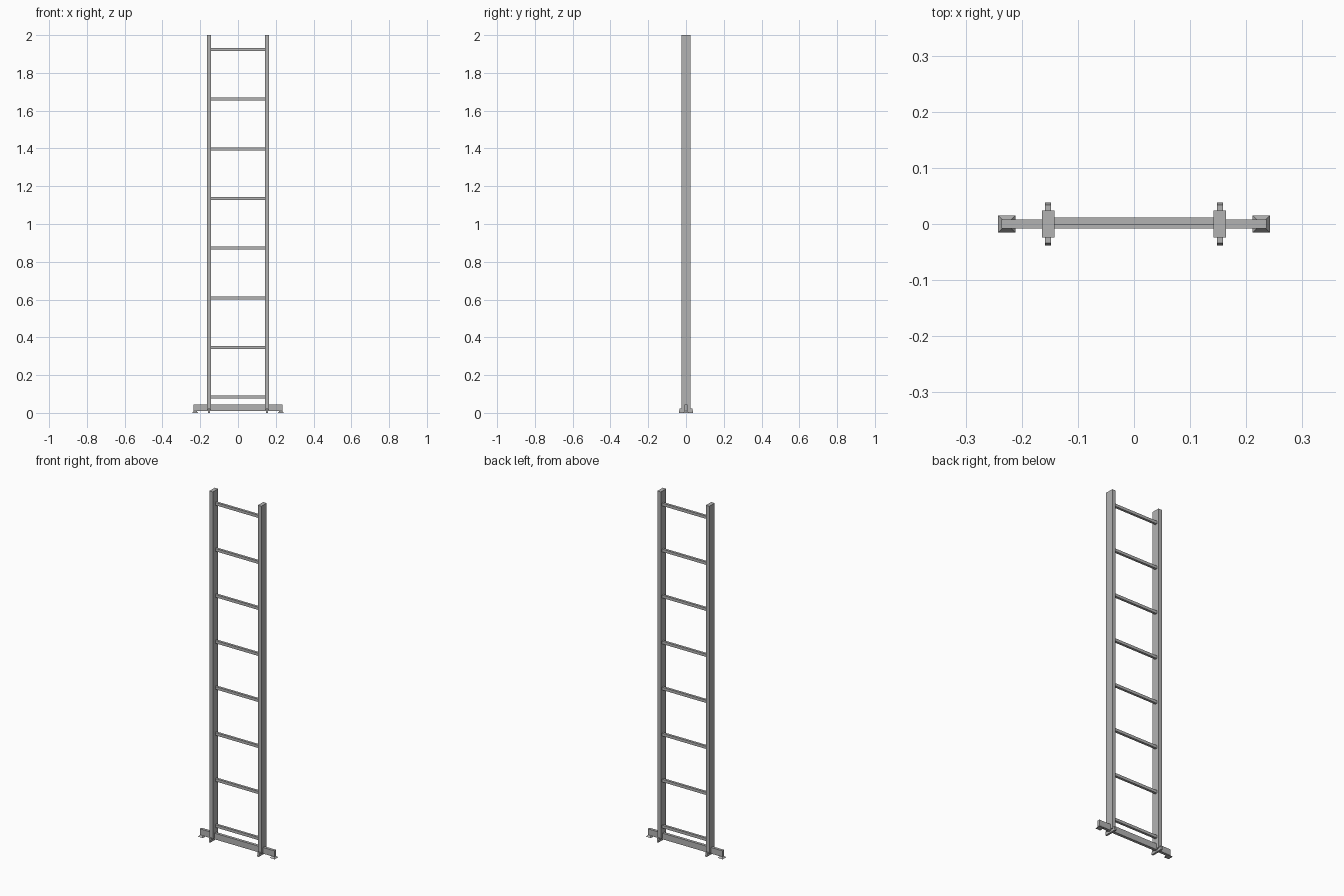
import bpy
import bmesh

cube = bpy.data.objects.get("Cube")
if cube:
    bpy.data.objects.remove(cube, do_unlink=True)

# Single metal colour
metal = bpy.data.materials.new("grey_metal")
metal.use_nodes = True
grey = (0.45, 0.45, 0.45, 1)
metal.diffuse_color = grey
metal.node_tree.nodes["Principled BSDF"].inputs["Base Color"].default_value = grey


def block(name, center, size, top_scale=(1, 1)):
    """Box with an optionally narrower top; center is (x, y, bottom z)."""
    bm = bmesh.new()
    bmesh.ops.create_cube(bm, size=1)
    for v in bm.verts:
        sx, sy = top_scale if v.co.z > 0 else (1, 1)
        v.co.x = center[0] + v.co.x * size[0] * sx
        v.co.y = center[1] + v.co.y * size[1] * sy
        v.co.z = center[2] + (v.co.z + 0.5) * size[2]
    mesh = bpy.data.meshes.new(name)
    bm.to_mesh(mesh)
    bm.free()
    mesh.materials.append(metal)
    obj = bpy.data.objects.new(name, mesh)
    bpy.context.collection.objects.link(obj)
    return obj


RAIL_X = 0.153

# Side rails, tapered feet and end pads, mirrored left and right
for side, sign in (("left", 1), ("right", -1)):
    block(f"{side}_rail", (sign * RAIL_X, 0, 0.015), (0.022, 0.048, 1.985))
    block(f"{side}_foot", (sign * RAIL_X, 0, 0), (0.011, 0.076, 0.022), (1, 0.9))
    block(f"{side}_end_pad", (sign * 0.227, 0, 0), (0.031, 0.031, 0.01), (0.5, 0.5))

# Stabiliser bar across the base
block("stabiliser_bar", (0, 0, 0.009), (0.472, 0.016, 0.035))

# Evenly spaced rungs, set slightly behind the middle of the rails
for i in range(8):
    block(f"rung_{i + 1}", (0, 0.005, 0.075 + i * 0.263), (2 * RAIL_X - 0.02, 0.014, 0.016))
